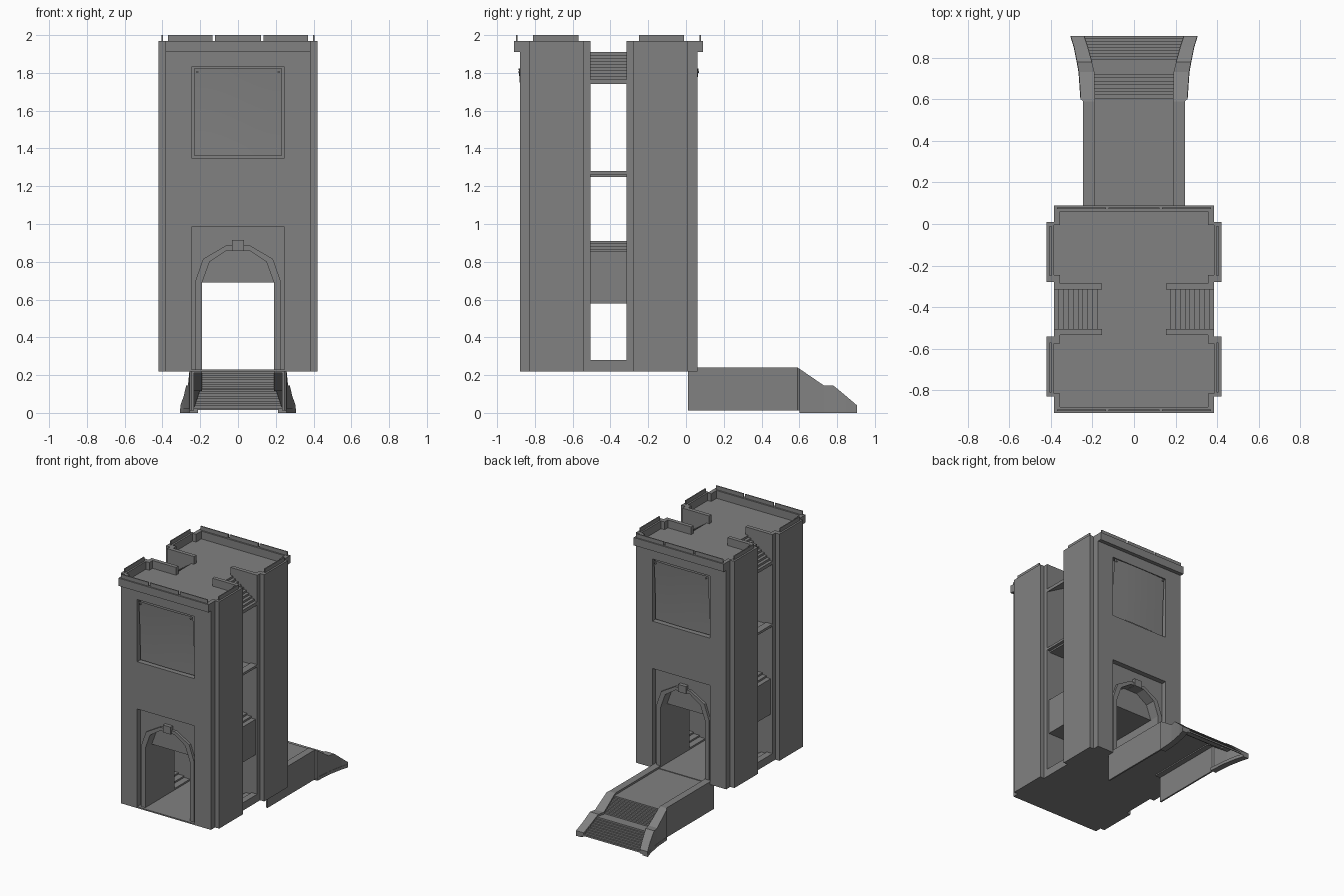
import bpy, bmesh, math
from mathutils import Vector, Matrix

old = bpy.data.objects.get("Cube")
if old:
    bpy.data.objects.remove(old, do_unlink=True)

GREY = (0.22, 0.22, 0.22, 1.0)
stone = bpy.data.materials.new("stone_grey")
stone.use_nodes = True
stone.diffuse_color = GREY
stone.node_tree.nodes["Principled BSDF"].inputs["Base Color"].default_value = GREY

TOWER = (0, -0.41, 0)   # tower parts mirror about this point


def finish(name, bm, mirror="", origin=TOWER):
    bmesh.ops.recalc_face_normals(bm, faces=bm.faces[:])
    mesh = bpy.data.meshes.new(name)
    bm.to_mesh(mesh)
    bm.free()
    mesh.materials.append(stone)
    ob = bpy.data.objects.new(name, mesh)
    ob.location = origin
    bpy.context.scene.collection.objects.link(ob)
    if mirror:
        mod = ob.modifiers.new("Mirror", "MIRROR")
        mod.use_axis = ("x" in mirror, "y" in mirror, False)
        mod.use_mirror_merge = False
    return ob


def box(name, x, y, z, mirror="xy"):
    bm = bmesh.new()
    bmesh.ops.create_cube(bm, size=1)
    for v in bm.verts:
        v.co = [lo + (c + 0.5) * (hi - lo) for c, (lo, hi) in zip(v.co, (x, y, z))]
    return finish(name, bm, mirror)


def prism(name, outline, y, mirror="xy"):
    """Extrude an x-z outline along y."""
    bm = bmesh.new()
    face = bm.faces.new([bm.verts.new((px, y[0], pz)) for px, pz in outline])
    out = bmesh.ops.extrude_face_region(bm, geom=[face])
    moved = [g for g in out["geom"] if isinstance(g, bmesh.types.BMVert)]
    bmesh.ops.translate(bm, verts=moved, vec=(0, y[1] - y[0], 0))
    return finish(name, bm, mirror)


def step_line(a, b, n):
    """Stepped path from a to b: tread first, then riser."""
    pts = [a]
    for i in range(n):
        u = a[0] + (b[0] - a[0]) * (i + 1) / n
        pts += [(u, pts[-1][1]), (u, a[1] + (b[1] - a[1]) * (i + 1) / n)]
    return pts


# Main levels and distances
BASE, ROOF, RIM = 0.22, 1.91, 1.97
GAP, FACE, EDGE = 0.095, 0.47, 0.385
GATE_TOP, WIN_LOW, WIN_HIGH, WIDE = 0.985, 1.35, 1.83, 0.245
CORE, PASS, CEIL = 0.43, 0.19, 0.69

# Two tower halves with recessed gate and window bays
box("tower_corner", (WIDE, EDGE), (GAP, FACE), (BASE, ROOF))
box("middle_wall", (-WIDE, WIDE), (GAP, FACE), (GATE_TOP, WIN_LOW), "y")
box("upper_wall", (-WIDE, WIDE), (GAP, FACE), (WIN_HIGH, ROOF), "y")
box("window_back", (-WIDE, WIDE), (GAP, CORE), (WIN_LOW, WIN_HIGH), "y")
box("gate_jamb", (PASS, WIDE), (GAP, CORE), (BASE, CEIL))
box("passage_ceiling", (-WIDE, WIDE), (GAP, 0.37), (CEIL, GATE_TOP), "y")
box("side_pilaster", (EDGE, 0.42), (0.13, 0.42), (BASE, RIM))
box("ground_floor", (-EDGE, EDGE), (-FACE, FACE), (BASE, 0.23), "")

# Gate arch
right_in = [(PASS, CEIL), (0.15, 0.8), (0.06, 0.86)]
right_out = [(0.225, 0.7), (0.185, 0.815), (0.065, 0.885)]
flip = lambda pts: [(-px, pz) for px, pz in reversed(pts)]
arch_in, arch_out = right_in + flip(right_in), right_out + flip(right_out)
prism("gate_wall", arch_in + [(-WIDE, CEIL), (-WIDE, GATE_TOP), (WIDE, GATE_TOP), (WIDE, CEIL)],
      (0.37, CORE), "y")
prism("gate_arch", [(PASS, BASE)] + arch_in + [(-PASS, BASE), (-0.225, BASE)]
      + arch_out[::-1] + [(0.225, BASE)], (0.38, 0.45), "y")
box("keystone", (-0.033, 0.033), (0.38, 0.458), (0.857, 0.914), "y")

# Curved window panels with corner pegs
bm = bmesh.new()
bmesh.ops.create_grid(bm, x_segments=10, y_segments=10, size=1)
for v in bm.verts:
    t = (v.co.y + 1) / 2
    bulge = 0.45 + 0.02 * t * t + 0.006 * math.cos(v.co.x * math.pi / 2)
    v.co = (v.co.x * 0.232, bulge, 1.363 + t * 0.46)
panel = finish("window_panel", bm, "y")
for p in panel.data.polygons:
    p.use_smooth = True
bm = bmesh.new()
bmesh.ops.create_cone(bm, cap_ends=True, segments=8, radius1=0.006, radius2=0.006, depth=0.02,
                      matrix=Matrix.Translation((0.215, 0.468, 1.805)) @ Matrix.Rotation(math.pi / 2, 4, "X"))
finish("panel_peg", bm, "xy")

# Roof bridge and parapet
box("roof_bridge", (-0.16, 0.16), (-GAP, GAP), (1.88, ROOF), "")
box("end_parapet", (-EDGE, EDGE), (FACE, 0.5), (ROOF, RIM), "y")
box("corner_parapet", (0.355, EDGE), (0.405, FACE), (ROOF, RIM))
box("inner_corner_parapet", (0.355, EDGE), (0.125, 0.165), (ROOF, RIM))
box("gap_parapet", (0.155, EDGE), (GAP, 0.125), (ROOF, RIM))

# Thin raised merlons
box("end_merlon_middle", (-0.122, 0.122), (0.482, 0.49), (RIM, 2.0), "y")
box("end_merlon_side", (0.135, 0.37), (0.482, 0.49), (RIM, 2.0))
box("side_merlon", (0.398, 0.406), (0.16, 0.4), (RIM, 2.0))

# Stairs and floors in the side openings
span = (-GAP, GAP)
prism("roof_stair", step_line((0.155, ROOF), (EDGE, 1.75), 10) + [(EDGE, 1.74), (0.155, 1.87)],
      span, "x")
box("upper_floor", (-0.36, 0.36), span, (1.25, 1.27), "")
box("upper_floor_ledge", (0.33, EDGE), span, (1.262, 1.28), "x")
box("opening_wall", (PASS, 0.37), span, (0.58, 0.77), "x")
box("middle_floor", (-PASS, PASS), span, (CEIL, 0.91), "")
prism("middle_stair", step_line((PASS, 0.91), (0.37, 0.84), 5) + [(0.37, 0.77), (PASS, 0.77)],
      span, "x")
prism("ground_stair", step_line((EDGE, 0.28), (PASS, 0.23), 4) + [(PASS, BASE), (EDGE, BASE)],
      span, "x")

# Ramp side walls: lofted section along y (y, top height, inner x, outer x)
stations = [(0.01, 0.24, 0.19, 0.245), (0.59, 0.24, 0.19, 0.245), (0.6, 0.234, 0.19, 0.256),
            (0.73, 0.145, 0.19, 0.265), (0.78, 0.145, 0.203, 0.274), (0.85, 0.087, 0.222, 0.288),
            (0.905, 0.04, 0.24, 0.305)]


def loft(name, sections):
    bm = bmesh.new()
    rings = [[bm.verts.new(p) for p in s] for s in sections]
    n = len(rings[0])
    for a, b in zip(rings, rings[1:]):
        for i in range(n):
            j = (i + 1) % n
            bm.faces.new((a[i], a[j], b[j], b[i]))
    bm.faces.new(rings[0])
    bm.faces.new(rings[-1][::-1])
    return finish(name, bm, "x", (0, 0, 0))


loft("ramp_side", [[(xi, y, top - 0.03), (xi, y, top), (xo, y, top), (xo, y, 0.012),
                    (xo - 0.012, y, 0.012), (xo - 0.012, y, top - 0.03)]
                   for y, top, xi, xo in stations])
loft("ramp_foot", [[(xo - 0.045, y, 0), (xo + 0.002, y, 0), (xo + 0.002, y, 0.024), (xo - 0.045, y, 0.024)]
                   for y, top, xi, xo in stations[2:]])

# Ramp deck and two flights of steps as one folded sheet
path = [(0.01, 0.225)] + step_line((0.59, 0.225), (0.72, 0.13), 8) \
    + step_line((0.78, 0.13), (0.905, 0.015), 9)
bm = bmesh.new()
rows = []
for y, z in path:
    half = 0.197 + max(0, y - 0.73) * 0.27
    rows.append([bm.verts.new((s * half, y, z)) for s in (-1, 1)])
for a, b in zip(rows, rows[1:]):
    bm.faces.new((a[0], a[1], b[1], b[0]))
deck = finish("ramp_deck", bm, "", (0, 0, 0))
solid = deck.modifiers.new("Thickness", "SOLIDIFY")
solid.thickness = 0.006
